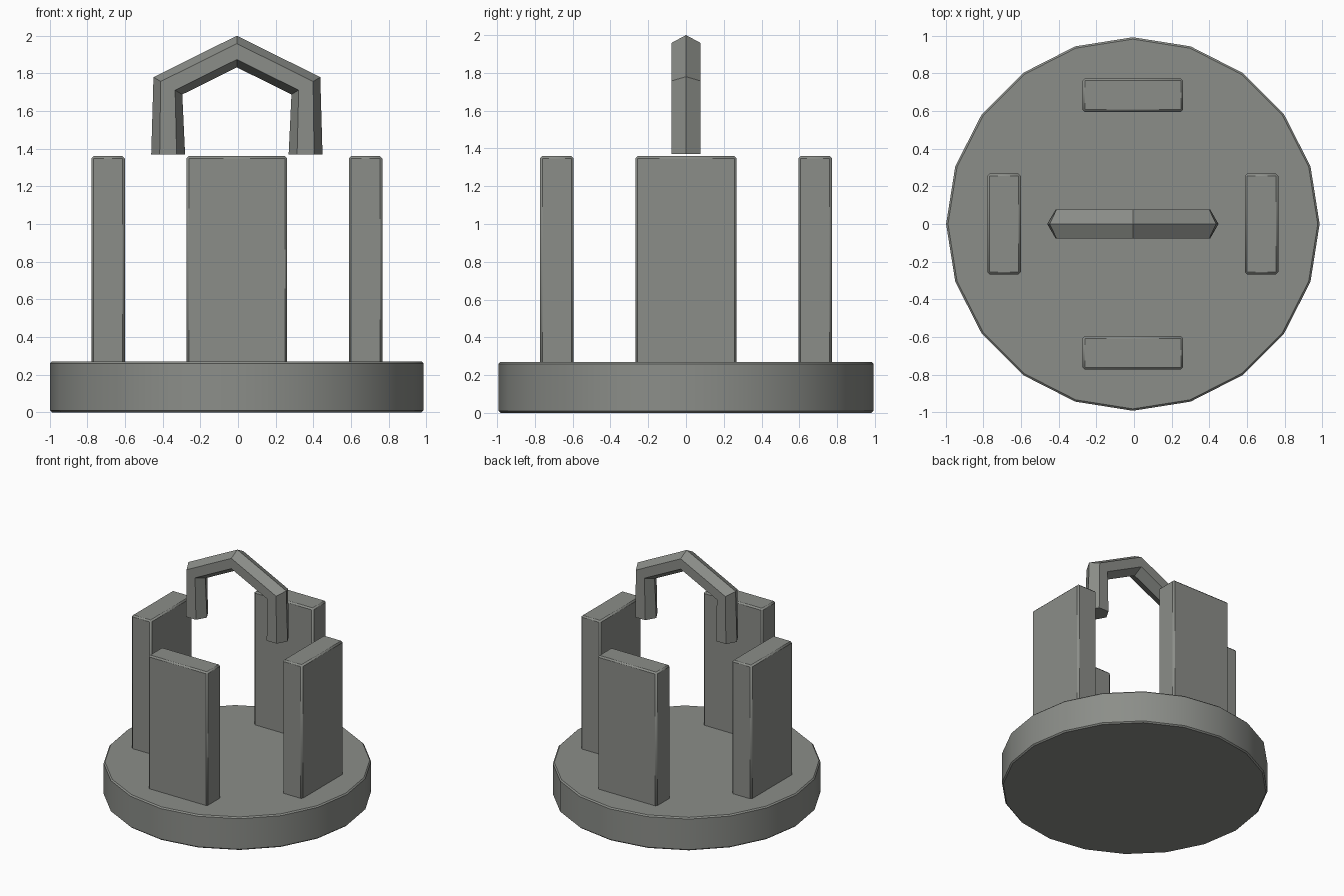
import bpy, bmesh, math
from mathutils import Matrix, Vector

if "Cube" in bpy.data.objects:
    bpy.data.objects.remove(bpy.data.objects["Cube"], do_unlink=True)

CX = -0.006  # shared centre line of the parts

grey = bpy.data.materials.new("warm grey")
grey.use_nodes = True
colour = (0.26, 0.27, 0.25, 1)
grey.diffuse_color = colour
grey.node_tree.nodes["Principled BSDF"].inputs["Base Color"].default_value = colour


def finish(name, bm, bevel=0, smooth=30):
    """Turn a bmesh into a shaded, coloured object."""
    bmesh.ops.recalc_face_normals(bm, faces=bm.faces)
    mesh = bpy.data.meshes.new(name)
    bm.to_mesh(mesh)
    bm.free()
    mesh.materials.append(grey)
    obj = bpy.data.objects.new(name, mesh)
    bpy.context.collection.objects.link(obj)
    if bevel:
        mod = obj.modifiers.new("Soft edge", "BEVEL")
        mod.width = bevel
        mod.segments = 1
        mod.limit_method = "ANGLE"
        mod.angle_limit = math.radians(40)
    bpy.ops.object.select_all(action="DESELECT")
    obj.select_set(True)
    bpy.context.view_layer.objects.active = obj
    bpy.ops.object.shade_smooth_by_angle(angle=math.radians(smooth))
    return obj


# Round base, twenty sides
bm = bmesh.new()
bmesh.ops.create_cone(bm, cap_ends=True, segments=20, radius1=0.992, radius2=0.992,
                      depth=0.27, matrix=Matrix.Translation((CX, 0, 0.135)))
finish("base", bm, bevel=0.01, smooth=50)

# Four upright panels standing around the base
for i, side in enumerate(("front", "left", "back", "right")):
    bm = bmesh.new()
    place = (Matrix.Translation((CX, 0, 0)) @ Matrix.Rotation(i * math.pi / 2, 4, "Z")
             @ Matrix.Translation((0, -0.684, 0.76)) @ Matrix.Diagonal((0.535, 0.178, 1.2, 1)))
    bmesh.ops.create_cube(bm, size=1, matrix=place)
    finish(side + "_panel", bm, bevel=0.012, smooth=50)

# Peaked handle: six-sided section swept between outer and inner ridge points
half = [((0.455, 1.37), (0.275, 1.37)), ((0.443, 1.78), (0.29, 1.688))]
stations = [((-o[0], o[1]), (-n[0], n[1])) for o, n in half]
stations += [((0, 2.0), (0, 1.832))] + half[::-1]
section = [(0, 0), (0.25, 1), (0.75, 1), (1, 0), (0.75, -1), (0.25, -1)]
bm = bmesh.new()
rings = []
for outer, inner in stations:
    a = Vector((outer[0] + CX, 0, outer[1]))
    b = Vector((inner[0] + CX, 0, inner[1]))
    rings.append([bm.verts.new(a.lerp(b, t) + Vector((0, s * 0.078, 0)))
                  for t, s in section])
for r, q in zip(rings, rings[1:]):
    for k in range(6):
        m = (k + 1) % 6
        bm.faces.new((r[k], r[m], q[m], q[k]))
bm.faces.new(rings[0])
bm.faces.new(rings[-1])
finish("handle", bm, smooth=20)
